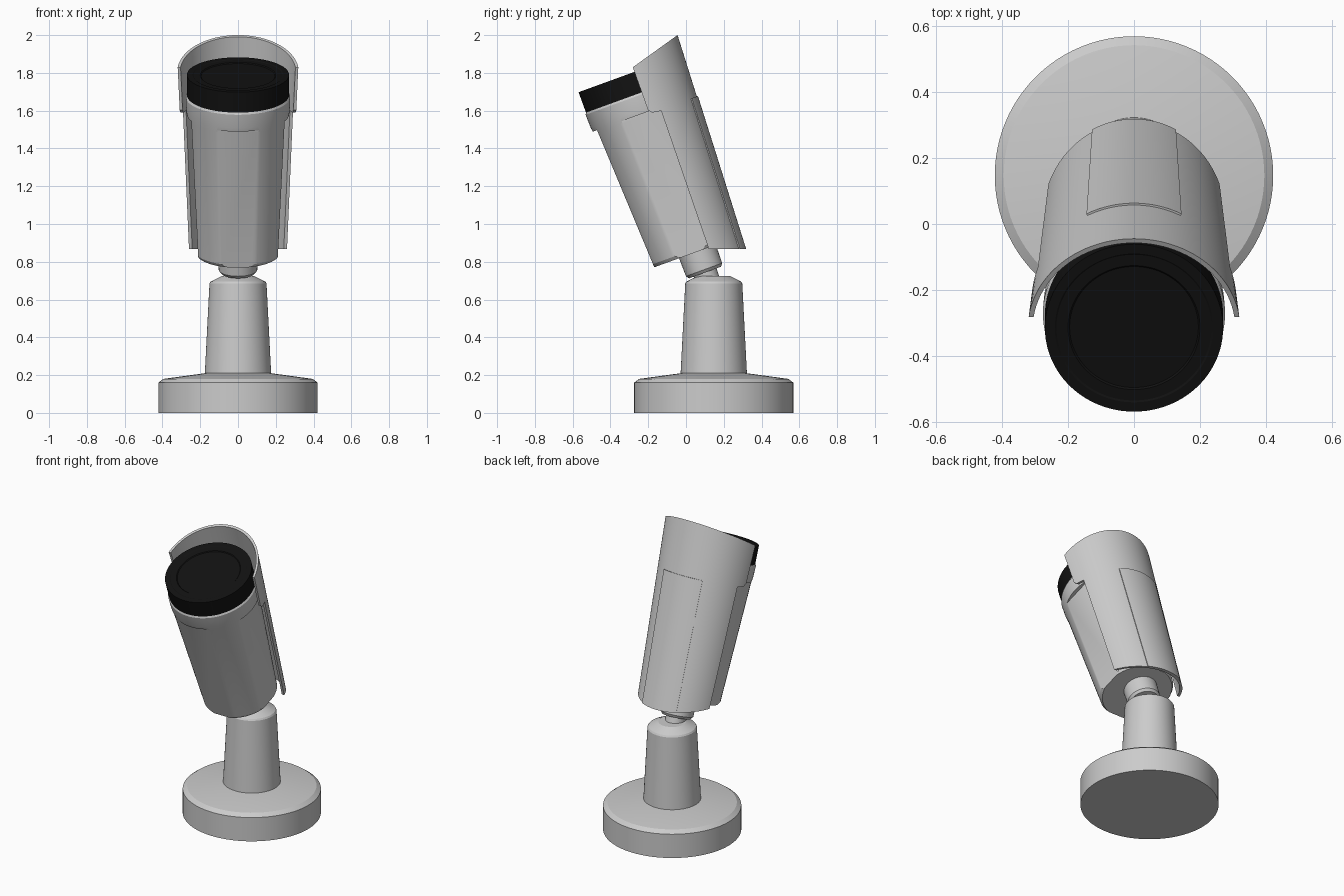
import bpy, bmesh, math
from mathutils import Matrix, Vector

if "Cube" in bpy.data.objects:
    bpy.data.objects.remove(bpy.data.objects["Cube"])

# Camera frame: origin at the lens face, local z along the tilted camera axis
TILT = Matrix.Translation((0, -0.315, 1.79)) @ Matrix.Rotation(math.radians(20), 4, 'X')
BASE = Matrix.Translation((0, 0.147, 0))


def finish(bm, name, matrix):
    bmesh.ops.remove_doubles(bm, verts=bm.verts, dist=1e-5)
    bmesh.ops.recalc_face_normals(bm, faces=bm.faces)
    bm.transform(matrix)
    mesh = bpy.data.meshes.new(name)
    bm.to_mesh(mesh)
    bm.free()
    obj = bpy.data.objects.new(name, mesh)
    bpy.context.collection.objects.link(obj)
    return obj


def lathe(name, profile, matrix, closed=False, half=None, steps=96):
    """Spin (radius, z) points; half = half angle of a sector centred on +y."""
    bm = bmesh.new()
    span = 2 * half if half else 2 * math.pi
    start = math.pi / 2 - span / 2
    count = steps + 1 if half else steps
    rings = []
    for i in range(count):
        a = start + span * i / steps
        rings.append([bm.verts.new((r * math.cos(a), r * math.sin(a), z)) for r, z in profile])
    n = len(profile)
    for i in range(steps):
        p, q = rings[i], rings[(i + 1) % count]
        for j in range(n if closed else n - 1):
            k = (j + 1) % n
            bm.faces.new((p[j], q[j], q[k], p[k]))
    if half:
        bm.faces.new(rings[0])
        bm.faces.new(rings[-1])
    return finish(bm, name, matrix)


def prism(name, outline, width, matrix):
    """Extrude a (y, z) outline across x."""
    bm = bmesh.new()
    face = bm.faces.new([bm.verts.new((-width, y, z)) for y, z in outline])
    ext = bmesh.ops.extrude_face_region(bm, geom=[face])
    verts = [g for g in ext['geom'] if isinstance(g, bmesh.types.BMVert)]
    bmesh.ops.translate(bm, verts=verts, vec=Vector((2 * width, 0, 0)))
    return finish(bm, name, matrix)


def cut(obj, cutter, operation):
    mod = obj.modifiers.new("cut", 'BOOLEAN')
    mod.object, mod.operation, mod.solver = cutter, operation, 'EXACT'
    bpy.context.view_layer.objects.active = obj
    bpy.ops.object.modifier_apply(modifier=mod.name)
    bpy.data.objects.remove(cutter)


# Round base and tapered column
base = lathe("base", [(0, 0), (0.422, 0), (0.422, 0.16), (0.395, 0.18), (0.175, 0.21), (0, 0.21)], BASE)
column = lathe("column", [(0, 0.2), (0.176, 0.2), (0.151, 0.685), (0.145, 0.695),
                          (0.085, 0.725), (0, 0.725)], BASE)

# Swivel neck and stem, slightly behind the camera axis
NECK = TILT @ Matrix.Translation((0, 0.033, 0))
neck = lathe("neck", [(0, -0.99), (0.104, -0.99), (0.102, -1.11), (0.09, -1.126), (0, -1.126)], NECK, steps=64)
stem = lathe("stem", [(0, -1.12), (0.065, -1.12), (0.062, -1.2), (0, -1.2)], NECK, steps=64)

# Housing with four tapered flats
housing = lathe("housing", [(0, -0.115), (0.27, -0.115), (0.276, -0.125), (0.274, -0.2),
                            (0.268, -0.235), (0.229, -0.99), (0.218, -1.008), (0, -1.008)], TILT)
for i in range(4):
    flat = prism("flat_cutter", [(-0.247, -0.222), (-0.4, -0.222), (-0.4, -1.1), (-0.206, -1.1)],
                 0.3, TILT @ Matrix.Rotation(i * math.pi / 2, 4, 'Z'))
    cut(housing, flat, 'DIFFERENCE')

# Black lens cap with shallow rings
lens = lathe("lens_cap", [(0, -0.008), (0.195, -0.008), (0.2, -0.003), (0.235, -0.003), (0.24, 0),
                          (0.27, 0), (0.27, -0.118), (0, -0.118)], TILT)
black = bpy.data.materials.new("black")
black.diffuse_color = (0.006, 0.006, 0.006, 1)
black.use_nodes = True
black.node_tree.nodes["Principled BSDF"].inputs["Base Color"].default_value = black.diffuse_color
lens.data.materials.append(black)

# Sun hood: conical shell trimmed to its side outline, plus raised back panel
SIDE = [(0.4, 0.126), (0.045, 0.026), (0.043, -0.215), (0.06, -0.235), (0.107, -0.242),
        (0.094, -1.016), (0.4, -1.127)]
hood = lathe("hood", [(0.328, 0.15), (0.270, -1.15), (0.254, -1.15), (0.313, 0.15)], TILT, closed=True, steps=128)
panel = lathe("hood_back_panel", [(0.317, -0.235), (0.277, -1.15), (0.26, -1.15), (0.3, -0.235)],
              TILT, closed=True, half=math.radians(27), steps=24)
for part in (hood, panel):
    cut(part, prism("outline_cutter", SIDE, 0.5, TILT), 'INTERSECT')

# Smooth shading with crisp edges
for obj in bpy.context.collection.objects:
    obj.select_set(True)
    bpy.context.view_layer.objects.active = obj
bpy.ops.object.shade_smooth_by_angle(angle=math.radians(25))
